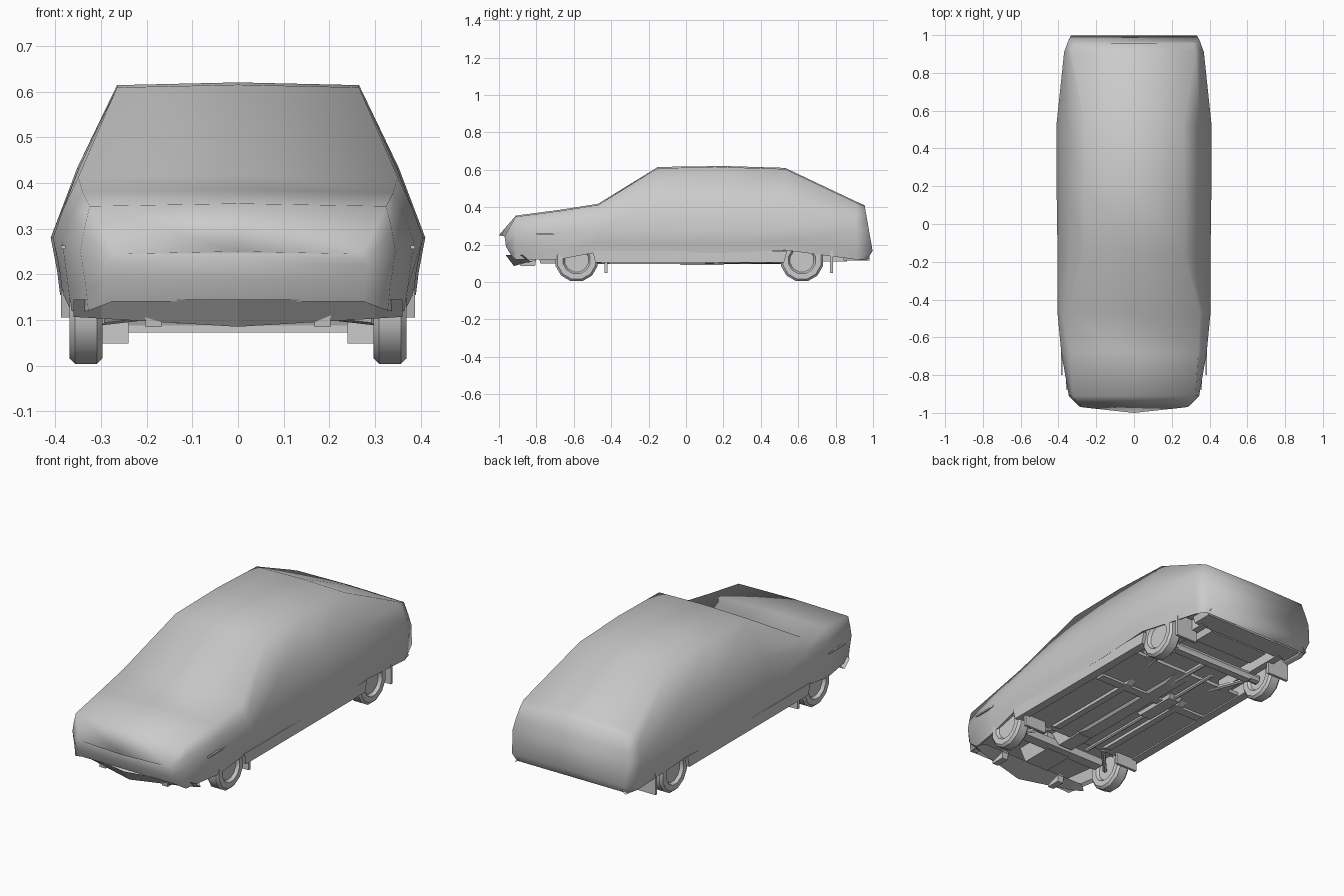
import bpy, bmesh, math
from mathutils import Vector

if "Cube" in bpy.data.objects:
    bpy.data.objects.remove(bpy.data.objects["Cube"], do_unlink=True)

grey = bpy.data.materials.new("plain grey")
grey.use_nodes = True
grey.diffuse_color = (0.6, 0.6, 0.6, 1)
grey.node_tree.nodes["Principled BSDF"].inputs["Base Color"].default_value = (0.6, 0.6, 0.6, 1)


def finish(name, bm, smooth=False):
    bmesh.ops.recalc_face_normals(bm, faces=bm.faces)
    mesh = bpy.data.meshes.new(name)
    for face in bm.faces:
        face.smooth = smooth
    bm.to_mesh(mesh)
    bm.free()
    mesh.materials.append(grey)
    obj = bpy.data.objects.new(name, mesh)
    bpy.context.collection.objects.link(obj)
    return obj


def loft(name, rings, caps=False, smooth=False):
    """Skin open rings of equal length; caps bridge each end ring left to right."""
    bm = bmesh.new()
    rows = [[bm.verts.new(p) for p in ring] for ring in rings]
    n = len(rows[0])
    for a, b in zip(rows, rows[1:]):
        for i in range(n - 1):
            bm.faces.new((a[i], a[i + 1], b[i + 1], b[i]))
    if caps:
        for row in (rows[0], rows[-1]):
            for i in range(n // 2 - 1):
                bm.faces.new((row[i], row[i + 1], row[n - 2 - i], row[n - 1 - i]))
            m = n // 2
            bm.faces.new((row[m - 1], row[m], row[m + 1]))
    return finish(name, bm, smooth)


def box(name, low, high, taper=1.0):
    """Box between two corners; taper narrows the bottom in x and y."""
    bm = bmesh.new()
    bmesh.ops.create_cube(bm, size=1)
    low, high = Vector(low), Vector(high)
    mid, size = (low + high) / 2, high - low
    for v in bm.verts:
        k = taper if v.co.z < 0 else 1
        v.co = mid + Vector((v.co.x * size.x * k, v.co.y * size.y * k, v.co.z * size.z))
    return finish(name, bm)


def pair(name, low, high, taper=1.0):
    box("left_" + name, low, high, taper)
    box("right_" + name, (-high[0], low[1], low[2]), (-low[0], high[1], high[2]), taper)


def tube(name, a, b, r, sides=8):
    a, b = Vector(a), Vector(b)
    bm = bmesh.new()
    bmesh.ops.create_cone(bm, cap_ends=True, segments=sides, radius1=r, radius2=r, depth=(b - a).length)
    bm.transform((b - a).to_track_quat("Z", "Y").to_matrix().to_4x4())
    bmesh.ops.translate(bm, verts=bm.verts, vec=(a + b) / 2)
    return finish(name, bm)


# Body stations: y, half width, top half width, lower edge, waist height, top height
stations = [
    (-1.0, 0.29, 0.27, 0.14, 0.22, 0.25),
    (-0.91, 0.345, 0.325, 0.12, 0.25, 0.355),
    (-0.68, 0.385, 0.34, 0.12, 0.27, 0.385),
    (-0.47, 0.405, 0.35, 0.16, 0.28, 0.418),
    (-0.15, 0.405, 0.265, 0.155, 0.28, 0.615),
    (0.2, 0.41, 0.265, 0.155, 0.28, 0.62),
    (0.53, 0.41, 0.26, 0.17, 0.28, 0.61),
    (0.91, 0.37, 0.325, 0.12, 0.28, 0.43),
    (0.955, 0.345, 0.315, 0.115, 0.28, 0.41),
]


def station_y(y, x, z):
    if y == -1:
        return y + 0.4 * x * x + 0.6 * max(0, 0.2 - z)
    if y > 0.95:
        return min(y + 0.175 * (0.41 - z), 0.96 + 0.7 * (z - 0.11))
    return y


def body_ring(y, w, top_w, low, waist, top):
    half = [
        (w * 0.95, low),
        (w * 0.965, low + 0.05),
        (w, waist),
        (w + (top_w - w) * 0.4, waist + (top - waist) * 0.45),
        (top_w, top - 0.006),
    ]
    ring = half + [(0, top)] + [(-x, z) for x, z in reversed(half)]
    return [(x, station_y(y, x, z), z) for x, z in ring]


loft("body_shell", [body_ring(*s) for s in stations], caps=True, smooth=True)

# Recessed underside inside the lower edge
under = []
for y, w, top_w, low, waist, top in stations:
    half = [(w * 0.95, low), (w * 0.9, low + 0.01), (w * 0.84, 0.18)]
    ring = half + [(-x, z) for x, z in reversed(half)]
    under.append([(x, station_y(y, x, 0.14), z) for x, z in ring])
loft("underside", under)

# Front and rear lower aprons
xs = (-0.36, -0.3, 0, 0.3, 0.36)
loft("front_apron", [
    [(x, -0.965 + 0.7 * x * x, 0.145) for x in xs],
    [(x, -0.92 + 0.7 * x * x, 0.085 + 0.06 * abs(x)) for x in xs],
    [(x * 0.9, -0.8, 0.12) for x in xs],
])
box("rear_apron", (-0.31, 0.84, 0.115), (0.31, 0.955, 0.15), 0.97)

# Sills, floor pan, tunnel and rails
pair("sill", (0.34, -0.5, 0.105), (0.388, 0.54, 0.165), 0.97)
box("floor_pan", (-0.35, -0.46, 0.112), (0.35, 0.42, 0.13))
box("centre_tunnel", (-0.05, -0.46, 0.1), (0.05, 0.42, 0.115), 0.7)
pair("floor_rail", (0.15, -0.44, 0.097), (0.19, 0.2, 0.115), 0.9)
pair("rear_rail", (0.23, 0.4, 0.11), (0.27, 0.86, 0.17))
box("floor_crossmember", (-0.34, 0.1, 0.1), (0.34, 0.15, 0.115), 0.97)
box("fuel_tank", (-0.2, 0.7, 0.115), (0.2, 0.84, 0.18), 0.9)

# Engine, gearbox and front suspension
box("engine_sump", (-0.09, -0.8, 0.098), (0.09, -0.58, 0.18), 0.8)
box("gearbox", (-0.06, -0.58, 0.105), (0.06, -0.36, 0.18), 0.7)
box("front_crossmember", (-0.27, -0.62, 0.1), (0.27, -0.56, 0.14), 0.95)
pair("tow_bracket", (0.165, -0.89, 0.085), (0.205, -0.8, 0.13), 0.85)
for side, s in (("left", 1), ("right", -1)):
    tube(side + "_front_arm", (s * 0.17, -0.45, 0.115), (s * 0.3, -0.59, 0.1), 0.012, 6)
    tube(side + "_rear_arm", (s * 0.2, 0.36, 0.12), (s * 0.27, 0.62, 0.1), 0.012, 6)

# Rear axle, propeller shaft and exhaust
tube("rear_axle", (-0.3, 0.62, 0.1), (0.3, 0.62, 0.1), 0.025)
box("axle_housing", (-0.24, 0.6, 0.072), (0.24, 0.64, 0.1))
tube("propeller_shaft", (0, -0.36, 0.125), (0, 0.62, 0.11), 0.014, 6)
tube("exhaust_pipe", (-0.1, -0.5, 0.105), (-0.1, 0.5, 0.105), 0.01, 6)
box("silencer", (-0.14, -0.05, 0.092), (-0.06, 0.22, 0.115), 0.85)

# Mud flaps behind each wheel
for name, y in (("front_mud_flap", -0.435), ("rear_mud_flap", 0.77)):
    pair(name, (0.24, y, 0.048), (0.368, y + 0.015, 0.17))

# Front wing trim
pair("wing_trim", (0.378, -0.8, 0.255), (0.387, -0.66, 0.263))


def wheel(name, x, y):
    """Ten-sided tyre with a stepped rim on both faces."""
    profile = [(-0.02, 0.03), (-0.02, 0.065), (-0.036, 0.075), (-0.036, 0.105), (-0.024, 0.117)]
    profile += [(-a, r) for a, r in reversed(profile)]
    bm = bmesh.new()
    sides = 12
    rows = []
    for a, r in profile:
        angles = [2 * math.pi * (i + 0.5) / sides for i in range(sides)]
        rows.append([bm.verts.new((x + a, y + r * math.cos(t), 0.117 + r * math.sin(t))) for t in angles])
    for p, q in zip(rows, rows[1:]):
        for i in range(sides):
            j = (i + 1) % sides
            bm.faces.new((p[i], p[j], q[j], q[i]))
    bm.faces.new(rows[0])
    bm.faces.new(rows[-1])
    obj = finish(name, bm)
    bpy.ops.object.select_all(action="DESELECT")
    obj.select_set(True)
    bpy.context.view_layer.objects.active = obj
    bpy.ops.object.shade_smooth_by_angle(angle=math.radians(40))


for side, s in (("left", 1), ("right", -1)):
    wheel(side + "_front_wheel", s * 0.333, -0.585)
    wheel(side + "_rear_wheel", s * 0.333, 0.62)
